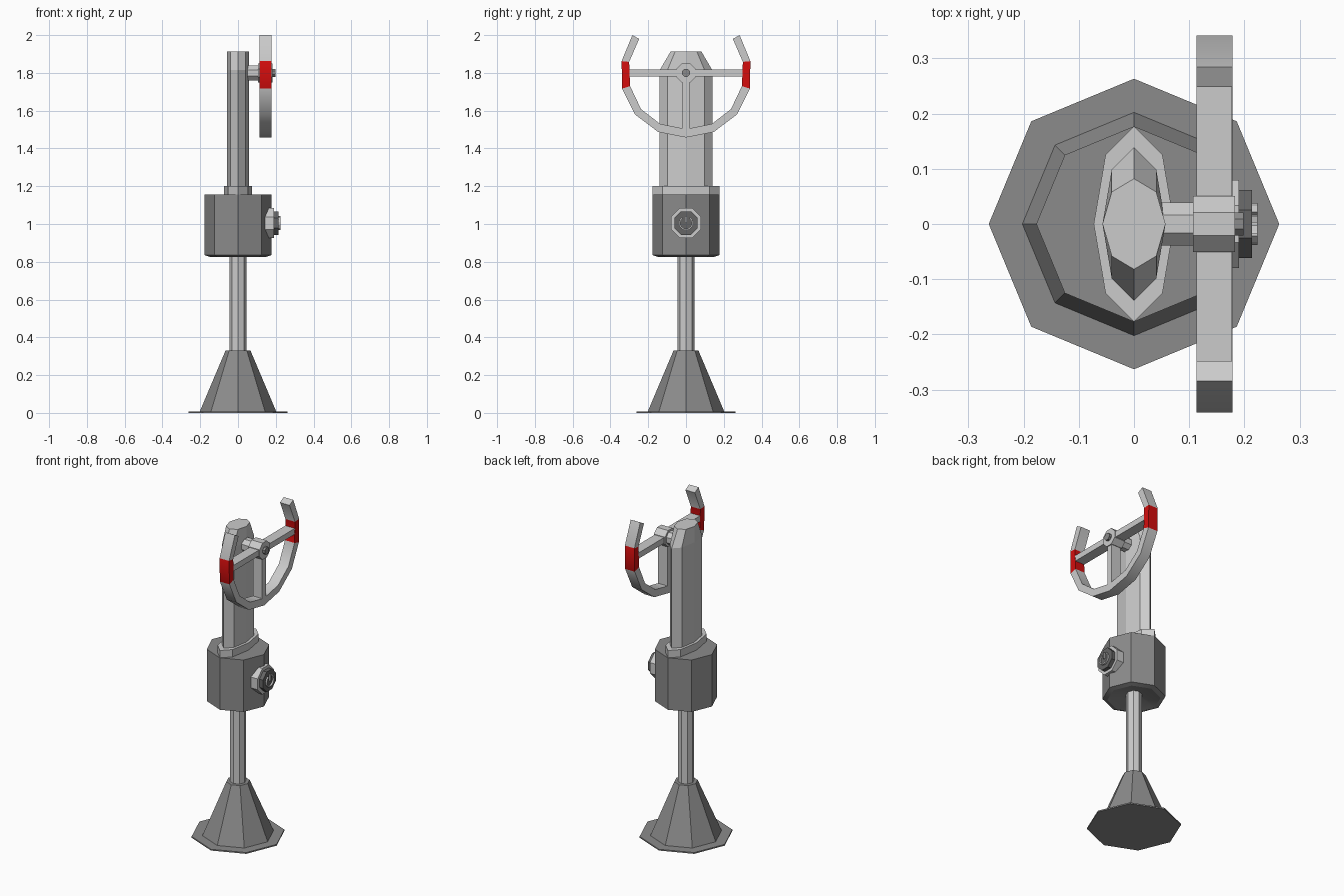
import bpy, bmesh
from math import cos, sin, pi, radians

if "Cube" in bpy.data.objects:
    bpy.data.objects.remove(bpy.data.objects["Cube"])


def material(name, r, g, b):
    m = bpy.data.materials.new(name)
    m.diffuse_color = (r, g, b, 1)
    m.use_nodes = True
    m.node_tree.nodes["Principled BSDF"].inputs["Base Color"].default_value = m.diffuse_color
    return m


LIGHT = material("light_grey", .6, .6, .6)
DARK = material("dark_grey", .26, .26, .26)
BLACK = material("charcoal", .13, .13, .13)
RED = material("red_grip", .66, .004, .004)


def finish(name, bm, *mats):
    bmesh.ops.recalc_face_normals(bm, faces=bm.faces[:])
    me = bpy.data.meshes.new(name)
    bm.to_mesh(me)
    bm.free()
    for m in mats:
        me.materials.append(m)
    ob = bpy.data.objects.new(name, me)
    bpy.context.collection.objects.link(ob)
    return ob


def soften(ob):
    """Smooth shading with edges above 30 degrees kept sharp."""
    ob.data.shade_smooth()
    ob.data.set_sharp_from_angle(angle=radians(30))


def skin(bm, rings):
    """Bridge equal-length vertex rings and cap the ends; returns side faces per step."""
    vs = [[bm.verts.new(p) for p in r] for r in rings]
    n = len(vs[0])
    steps = [[bm.faces.new((a[i], a[(i + 1) % n], b[(i + 1) % n], b[i])) for i in range(n)]
             for a, b in zip(vs, vs[1:])]
    bm.faces.new(vs[0])
    bm.faces.new(vs[-1])
    return steps


def octa(name, mat, rings, along_x=False, z=0.0):
    """Eight-sided loft through (rx, ry, position) rings; along x it sits flat side up."""
    k, ph = (1 / cos(pi / 8), pi / 8) if along_x else (1, 0)
    pts = []
    for rx, ry, w in rings:
        ring = [(rx * k * cos(ph + i * pi / 4), ry * k * sin(ph + i * pi / 4)) for i in range(8)]
        pts.append([(w, u, z + v) if along_x else (u, v, w) for u, v in ring])
    bm = bmesh.new()
    skin(bm, pts)
    return finish(name, bm, mat)


def disc_x(name, mat, r, x0, x1, z):
    return octa(name, mat, [(r, r, x0), (r, r, x1)], True, z)


def box(name, mat, lo, hi):
    bm = bmesh.new()
    skin(bm, [[(x, lo[1], lo[2]), (x, hi[1], lo[2]), (x, hi[1], hi[2]), (x, lo[1], hi[2])]
              for x in (lo[0], hi[0])])
    return finish(name, bm, mat)


# Stand: floor plate, cone foot, stem
octa("floor_plate", DARK, [(.263, .263, 0), (.263, .263, .008)])
octa("cone_foot", DARK, [(.203, .203, .006), (.066, .066, .33)])
octa("stem", LIGHT, [(.045, .045, .32), (.045, .045, .87)])

# Control housing with recessed underside, collar and paddle-shaped back
soften(octa("housing", DARK, [(.045, .045, .855), (.15, .15, .826),
                              (.177, .177, .835), (.177, .177, 1.155)]))
octa("collar", LIGHT, [(.073, .177, 1.15), (.073, .177, 1.2)])
octa("paddle", LIGHT, [(.057, .139, 1.19), (.057, .139, 1.815), (.057, .082, 1.912)])

# Power button: bezel, cap, raised on/off mark
BZ = 1.005
disc_x("button_bezel", LIGHT, .08, .1, .19, BZ)
disc_x("button_cap", BLACK, .062, .15, .214, BZ)
bm = bmesh.new()
rings = []
for i in range(13):
    a = radians(125 + i * 290 / 12)
    rings.append([(x, r * cos(a), BZ + r * sin(a))
                  for x, r in ((.21, .030), (.224, .030), (.224, .038), (.21, .038))])
skin(bm, rings)
finish("button_mark_ring", bm, LIGHT)
box("button_mark_bar", LIGHT, (.21, -.004, BZ), (.224, .004, BZ + .038))

# Axle, hub and bolt of the steering handle
WZ = 1.8
disc_x("axle", LIGHT, .039, .02, .12, WZ)
disc_x("hub", LIGHT, .051, .107, .183, WZ)
disc_x("hub_bolt", DARK, .021, .17, .198, WZ)

# Handle rim: (outer y, outer z, inner y, inner z), mirrored about y = 0
half = [(.284, 2.0, .248, 1.98), (.341, 1.862, .301, 1.858), (.338, 1.717, .296, 1.73),
        (.27, 1.58, .238, 1.608), (.147, 1.487, .137, 1.53)]
path = half + [(0, 1.458, 0, 1.503)] + [(-a, b, -c, d) for a, b, c, d in reversed(half)]
bm = bmesh.new()
steps = skin(bm, [[(.113, a, b), (.178, a, b), (.178, c, d), (.113, c, d)] for a, b, c, d in path])
for s in (1, len(steps) - 2):
    for f in steps[s]:
        f.material_index = 1
soften(finish("handle_rim", bm, LIGHT, RED))

# Handle spokes, as deep as the rim
for side, s in (("left", -1), ("right", 1)):
    y0, y1 = sorted((s * .04, s * .302))
    box("spoke_" + side, LIGHT, (.1135, y0, WZ - .018), (.1775, y1, WZ + .018))
box("spoke_lower", LIGHT, (.1135, -.018, 1.49), (.1775, .018, WZ - .04))
